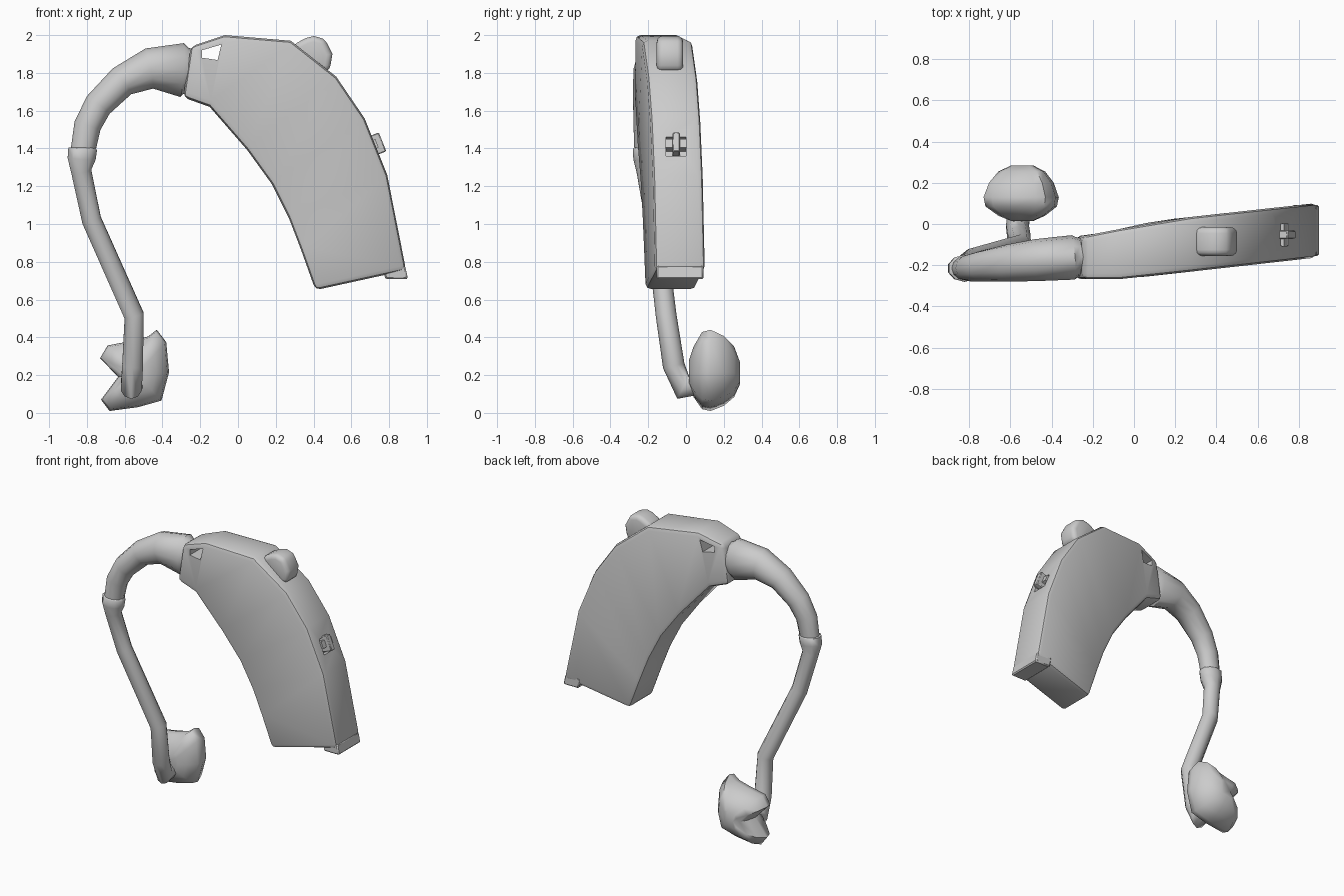
import bpy, bmesh, math
from mathutils import Vector

if "Cube" in bpy.data.objects:
    bpy.data.objects.remove(bpy.data.objects["Cube"])


def loft(name, rings):
    """Skin a list of equal-length point rings and cap both ends."""
    bm = bmesh.new()
    vs = [[bm.verts.new(p) for p in r] for r in rings]
    n = len(vs[0])
    for a, b in zip(vs, vs[1:]):
        for i in range(n):
            j = (i + 1) % n
            bm.faces.new((a[i], a[j], b[j], b[i]))
    bm.faces.new(vs[0][::-1])
    bm.faces.new(vs[-1])
    bmesh.ops.recalc_face_normals(bm, faces=bm.faces)
    me = bpy.data.meshes.new(name)
    bm.to_mesh(me)
    bm.free()
    ob = bpy.data.objects.new(name, me)
    bpy.context.collection.objects.link(ob)
    return ob


def prism(name, profile, y0, y1):
    return loft(name, [[(x, y, z) for x, z in profile] for y in (y0, y1)])


def tube(name, path, ref, sides=12):
    """path rows: x, y, z, radius across ref, radius along ref."""
    pts = [Vector(p[:3]) for p in path]
    rings = []
    for i, p in enumerate(path):
        t = (pts[min(i + 1, len(pts) - 1)] - pts[max(i - 1, 0)]).normalized()
        u = (ref - t * ref.dot(t)).normalized()
        v = t.cross(u)
        rings.append([pts[i] + v * p[3] * math.cos(a) + u * p[4] * math.sin(a)
                      for a in (2 * math.pi * k / sides for k in range(sides))])
    return loft(name, rings)


def finish(ob, bevel=0, segments=2, cutters=(), angle=38):
    if bevel:
        m = ob.modifiers.new("bevel", 'BEVEL')
        m.width, m.segments = bevel, segments
        m.limit_method, m.angle_limit = 'ANGLE', math.radians(42)
    for c in cutters:
        m = ob.modifiers.new("cut", 'BOOLEAN')
        m.operation, m.solver, m.object = 'DIFFERENCE', 'EXACT', c
    bpy.ops.object.select_all(action='DESELECT')
    ob.select_set(True)
    bpy.context.view_layer.objects.active = ob
    if ob.modifiers:
        bpy.ops.object.convert(target='MESH')
    bpy.ops.object.shade_smooth_by_angle(angle=math.radians(angle))
    for c in cutters:
        bpy.data.objects.remove(c)


# Curved case: outer x,z / inner x,z per station
stations = [
    (-0.25, 1.94, -0.29, 1.67), (-0.07, 2.0, -0.15, 1.62),
    (0.28, 1.97, 0.05, 1.39), (0.52, 1.78, 0.18, 1.21),
    (0.67, 1.56, 0.27, 1.03), (0.79, 1.26, 0.335, 0.86),
    (0.89, 0.755, 0.41, 0.65)]


def front_y(x):
    return max(-0.262 + 0.112 * x, -0.268)


def back_y(x):
    return 0.004 + 0.11 * x if x > 0.1 else 0.015 + 0.23 * (x - 0.1)


rings = []
for ox, oz, ix, iz in stations:
    rings.append([(ox, front_y(ox), oz), (ox, max(back_y(ox), -0.06), oz),
                  (ix, max(back_y(ix), -0.06), iz), (ix, front_y(ix), iz)])
case = loft("case", rings)

# Window through the case and pocket for the rocker switch
window = prism("window_cutter", [(-0.19, 1.92), (-0.088, 1.95),
                                 (-0.108, 1.868), (-0.19, 1.88)], -0.5, 0.3)
pocket = prism("pocket_cutter", [(0.67, 1.445), (0.77, 1.485),
                                 (0.81, 1.385), (0.71, 1.345)], -0.105, 0.0)
for c in (window, pocket):
    c.hide_render = True
finish(case, 0.028, 2, (window, pocket))

# Rocker switch
finish(prism("switch_rocker", [(0.67, 1.455), (0.745, 1.485),
                               (0.785, 1.385), (0.71, 1.355)], -0.072, -0.032), 0.005, 1)
finish(prism("switch_crossbar", [(0.68, 1.43), (0.727, 1.45),
                                 (0.745, 1.405), (0.70, 1.385)], -0.108, 0.003))

# Rounded push button on the upper shoulder
finish(prism("push_button", [(0.285, 1.945), (0.36, 1.985), (0.40, 1.995), (0.46, 1.98),
                             (0.50, 1.90), (0.485, 1.81), (0.40, 1.80)],
             -0.155, -0.015), 0.03, 3, angle=60)

# Lip under the rear bottom edge
finish(prism("bottom_lip", [(0.765, 0.78), (0.78, 0.708), (0.90, 0.708),
                            (0.885, 0.78)], -0.155, 0.092), 0.008, 1)

# Tapered ear hook
hook = tube("ear_hook", [
    (-0.24, -0.16, 1.808, 0.12, 0.09), (-0.275, -0.16, 1.81, 0.122, 0.095),
    (-0.295, -0.162, 1.815, 0.143, 0.108), (-0.47, -0.175, 1.823, 0.108, 0.102),
    (-0.615, -0.19, 1.755, 0.084, 0.09), (-0.74, -0.205, 1.63, 0.076, 0.075),
    (-0.797, -0.213, 1.52, 0.072, 0.065), (-0.822, -0.215, 1.38, 0.065, 0.058)],
    Vector((0, 1, 0)))
finish(hook, angle=50)

# Sound tube with flared collar, bending back into the earbud
sound_tube = tube("sound_tube", [
    (-0.822, -0.215, 1.405, 0.06, 0.07), (-0.822, -0.215, 1.398, 0.066, 0.08),
    (-0.828, -0.215, 1.345, 0.064, 0.078), (-0.83, -0.21, 1.28, 0.052, 0.056),
    (-0.775, -0.165, 1.02, 0.052, 0.054), (-0.55, -0.105, 0.515, 0.055, 0.055),
    (-0.558, -0.065, 0.25, 0.058, 0.058), (-0.565, -0.015, 0.135, 0.068, 0.058),
    (-0.56, 0.09, 0.17, 0.07, 0.06)], Vector((1, 0, 0)), 10)
finish(sound_tube, angle=70)

# Moulded earbud: notched outline scaled along y
outline = [(-0.73, 0.29), (-0.69, 0.357), (-0.57, 0.38), (-0.475, 0.405), (-0.43, 0.44),
           (-0.38, 0.375), (-0.365, 0.215), (-0.405, 0.065), (-0.53, 0.03),
           (-0.68, 0.01), (-0.725, 0.07), (-0.635, 0.19)]
cx, cz = -0.54, 0.205
bud = []
for y, s in ((0.015, 0.3), (0.04, 0.62), (0.085, 0.95), (0.13, 1.0),
             (0.20, 0.86), (0.255, 0.62), (0.285, 0.28)):
    bud.append([(cx + (x - cx) * s, y, cz + (z - cz) * s) for x, z in outline])
finish(loft("earbud", bud), angle=60)
